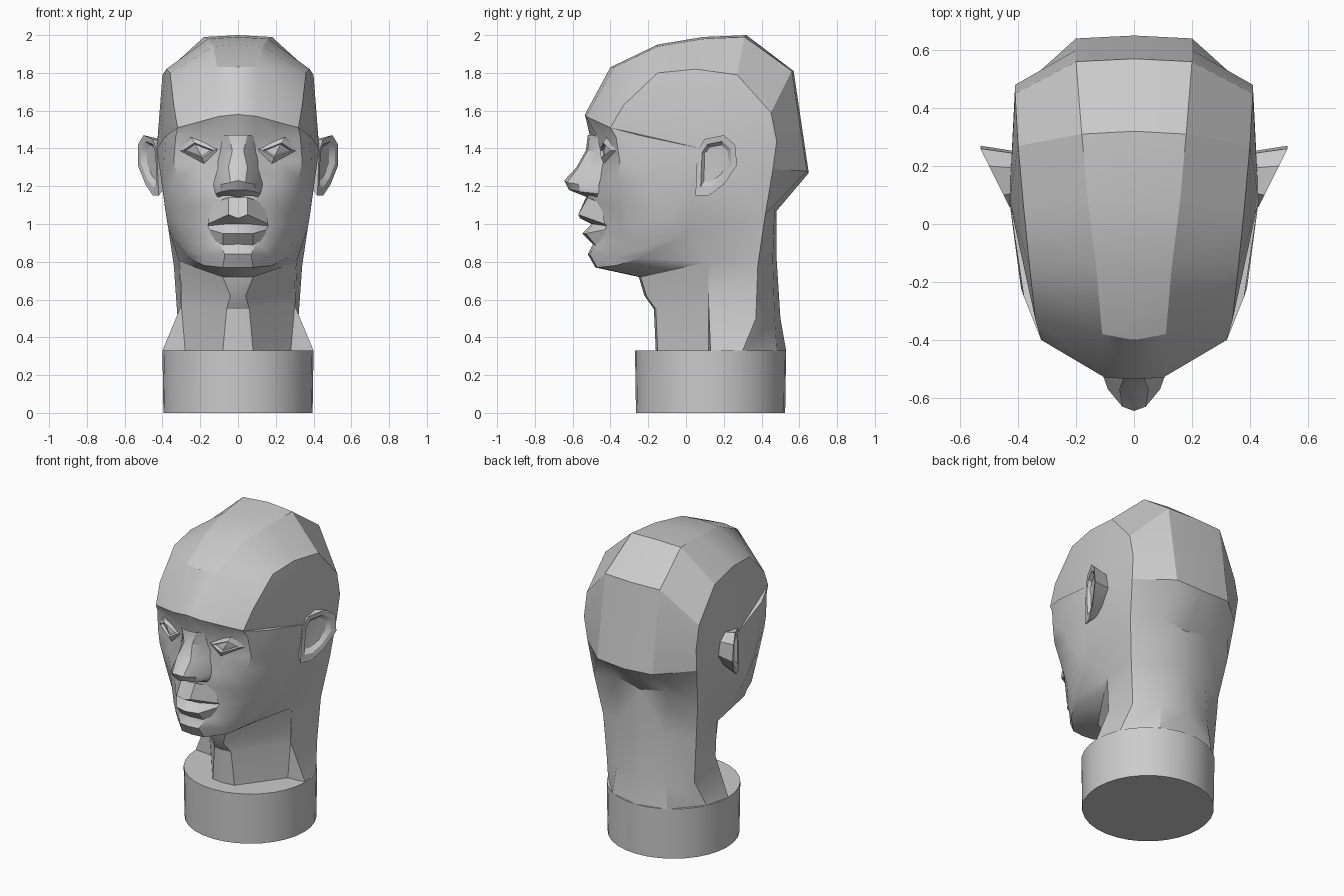
import bpy
import bmesh
import math
from mathutils import Vector

if "Cube" in bpy.data.objects:
    bpy.data.objects.remove(bpy.data.objects["Cube"])

plaster = bpy.data.materials.new("grey plaster")
plaster.use_nodes = True
grey = (0.6, 0.6, 0.6, 1)
plaster.diffuse_color = grey
plaster.node_tree.nodes["Principled BSDF"].inputs["Base Color"].default_value = grey


def patch(bm, rows, closed=False):
    """Skin a grid of points given in hundredths of a unit."""
    grid = [[bm.verts.new(Vector(p) / 100) for p in row] for row in rows]
    count = len(grid[0])
    for upper, lower in zip(grid, grid[1:]):
        for i in range(count if closed else count - 1):
            j = (i + 1) % count
            bm.faces.new((upper[i], upper[j], lower[j], lower[i]))
    return grid


def fan(bm, hub, rim):
    """Join a ring of points to one central point."""
    centre = bm.verts.new(Vector(hub) / 100)
    ring = [bm.verts.new(Vector(p) / 100) for p in rim]
    for a, b in zip(ring, ring[1:] + ring[:1]):
        bm.faces.new((centre, a, b))


def finish(name, bm, mirrored=True, angle=28):
    """Weld, face outwards, mirror to the other side and shade."""
    bmesh.ops.remove_doubles(bm, verts=bm.verts[:], dist=0.001)
    bmesh.ops.recalc_face_normals(bm, faces=bm.faces[:])
    bm.normal_update()
    middle = Vector((0, 0, 1))
    flux = sum(f.normal.dot(f.calc_center_median() - middle) * f.calc_area() for f in bm.faces)
    if flux < 0:
        bmesh.ops.reverse_faces(bm, faces=bm.faces[:])
    mesh = bpy.data.meshes.new(name)
    bm.to_mesh(mesh)
    bm.free()
    mesh.materials.append(plaster)
    obj = bpy.data.objects.new(name, mesh)
    bpy.context.collection.objects.link(obj)
    if mirrored:
        mirror = obj.modifiers.new("Mirror", "MIRROR")
        mirror.use_clip = True
    bpy.ops.object.select_all(action="DESELECT")
    obj.select_set(True)
    bpy.context.view_layer.objects.active = obj
    bpy.ops.object.shade_smooth_by_angle(angle=math.radians(angle))
    return obj


# Skull cap and nape: each station runs from centre line to panel edge to side edge
vault = [
    [(0, -53.5, 158), (10, -53, 157), (32, -40, 151)],
    [(0, -40, 183), (11, -38, 183), (34, -33, 163)],
    [(0, -15, 195), (13, -15, 194), (36, -15, 180)],
    [(0, 9, 199), (16, 9, 198), (38, 5, 182)],
    [(0, 32, 200), (18, 31, 199), (40, 27, 179)],
    [(0, 57, 181), (20, 56, 181), (41, 45, 159)],
    [(0, 61, 154), (20, 60, 154), (41, 48, 144)],
    [(0, 65, 127), (20, 64, 128), (40, 46, 129)],
    [(0, 48, 107), (18, 47, 110), (38, 42, 105)],
    [(0, 48, 81), (17, 46, 81), (34, 38, 78)],
    [(0, 50, 50), (18, 47, 50), (32, 37, 50)],
    [(0, 53, 33), (20, 48, 33), (36, 30, 33)],
]
temple = vault[0][2]

# Face: rows from brow to under the jaw, running outwards from the centre
face = [
    [vault[0][0], vault[0][1], (21, -46.5, 154), temple, temple],
    [(0, -51, 147), (8, -47, 146), (20, -43, 147), (33, -37, 146), (38, -25, 147)],
    [(0, -50, 135), (9, -44, 134), (20, -42, 132), (34, -35, 133), (39, -22, 132)],
    [(0, -50, 122), (12, -46, 120), (20, -44, 122), (32, -36, 124), (39, -19, 123)],
    [(0, -52, 113), (12, -47, 112), (20, -42, 110), (31, -32, 110), (39, -14, 112)],
    [(0, -49, 101), (15, -42, 100), (21, -39, 99), (30, -29, 99), (38, -9, 104)],
    [(0, -49, 90), (10, -47, 90), (19, -40, 90), (29, -27, 91), (37, -4, 98)],
    [(0, -52, 84), (7, -51, 84), (18, -39, 83), (27, -25, 86), (36, 0, 95)],
    [(0, -48, 77), (8, -47, 77), (18, -37, 78), (26, -24, 82), (36, 0, 95)],
    [(0, -25, 72), (8, -24, 72), (15.7, -12, 74.7), (23.3, 0, 77.3), (31, 12, 80)],
]
jaw_angle = face[-2][-1]
crease = [jaw_angle, face[-1][-1], (30, 12, 57), (40, 13, 33)]

# Throat, with the larynx ridge down the middle
throat = [
    [face[-1][0], face[-1][1], crease[1]],
    [(0, -22, 62), (4, -21, 62), (30, 12, 65)],
    [(0, -17, 55), (6, -16, 55), crease[2]],
    [(0, -16, 33), (8, -15, 33), (28, 12, 33)],
]

bm = bmesh.new()
patch(bm, vault)
patch(bm, face)
patch(bm, throat)
side_edge = [station[2] for station in vault]
patch(bm, [side_edge[8:], crease])
patch(bm, [[throat[2][2], throat[2][2]], [throat[3][2], crease[3]]])
cheek_edge = [row[-1] for row in face[1:8]]
fan(bm, (43, 8, 140), side_edge[:9] + cheek_edge[::-1])
finish("head_and_neck", bm)

# Nose: centre, bridge edge, wing and cheek side
bm = bmesh.new()
patch(bm, [
    [(0, -52, 147), (5, -51, 147), (7, -49, 147), (9, -46, 146)],
    [(0, -53, 139), (3, -52, 139), (7, -48, 138), (10, -44, 138)],
    [(0, -58, 130), (5, -57, 130), (8, -51, 129), (11, -44, 129)],
    [(0, -64.5, 123), (4, -63, 122), (9, -57, 121), (13, -46, 121)],
    [(0, -62, 118), (4, -60, 118), (9, -56, 117), (12, -46, 116)],
    [(0, -52, 114), (4, -52, 115), (8, -50, 115), (11, -46, 114)],
])
finish("nose", bm)

# Mouth: upper lip, parting line and lower lip
bm = bmesh.new()
patch(bm, [
    [(0, -53, 114), (5, -52, 114), (14, -45, 111)],
    [(0, -56, 103), (5, -57, 105), (16, -43, 100)],
    [(0, -50, 100), (6, -49, 100), (16, -42, 99)],
    [(0, -55, 95), (8, -53, 95), (15, -43, 97)],
    [(0, -49, 89), (8, -48, 89), (13, -43, 89)],
])
finish("mouth", bm)

# Eyes: slanted lid frame with a sunken facet
bm = bmesh.new()
socket = [(10, -45, 140), (25, -42, 146), (31, -37, 139), (18, -43.5, 132)]
lid = [(13, -45.5, 139), (23, -44, 143), (29, -40, 139), (19, -45, 135)]
patch(bm, [socket, lid], closed=True)
inner = [(x * 0.8 + 4.2, y + 1.5, z * 0.8 + 27.8) for x, y, z in lid]
patch(bm, [lid, inner], closed=True)
fan(bm, (21, -43.5, 139), inner)
finish("eyes", bm)

# Ears: flared rim, hollow bowl and a back tapering into the head
bm = bmesh.new()
rim = [(43, 6, 139), (45, 10, 145), (50, 20, 147), (53, 26, 142),
       (53, 27, 131), (49, 20, 121), (45, 12, 115), (42, 5, 115)]
hub = Vector((46, 16, 134))


def shrink(scale, shift):
    return [hub.lerp(Vector(p), scale) + Vector((shift, 0, 0)) for p in rim]


root = [(39, p.y, p.z) for p in shrink(0.8, 0)]
bowl = shrink(0.6, -2)
patch(bm, [root, rim, shrink(0.75, 0), bowl], closed=True)
fan(bm, (43, 13, 134), bowl)
finish("ears", bm)

# Round base
bm = bmesh.new()
bmesh.ops.create_cone(bm, cap_ends=True, segments=32, radius1=0.395, radius2=0.4, depth=0.33)
bmesh.ops.translate(bm, verts=bm.verts[:], vec=(0, 0.13, 0.165))
finish("base", bm, mirrored=False)
